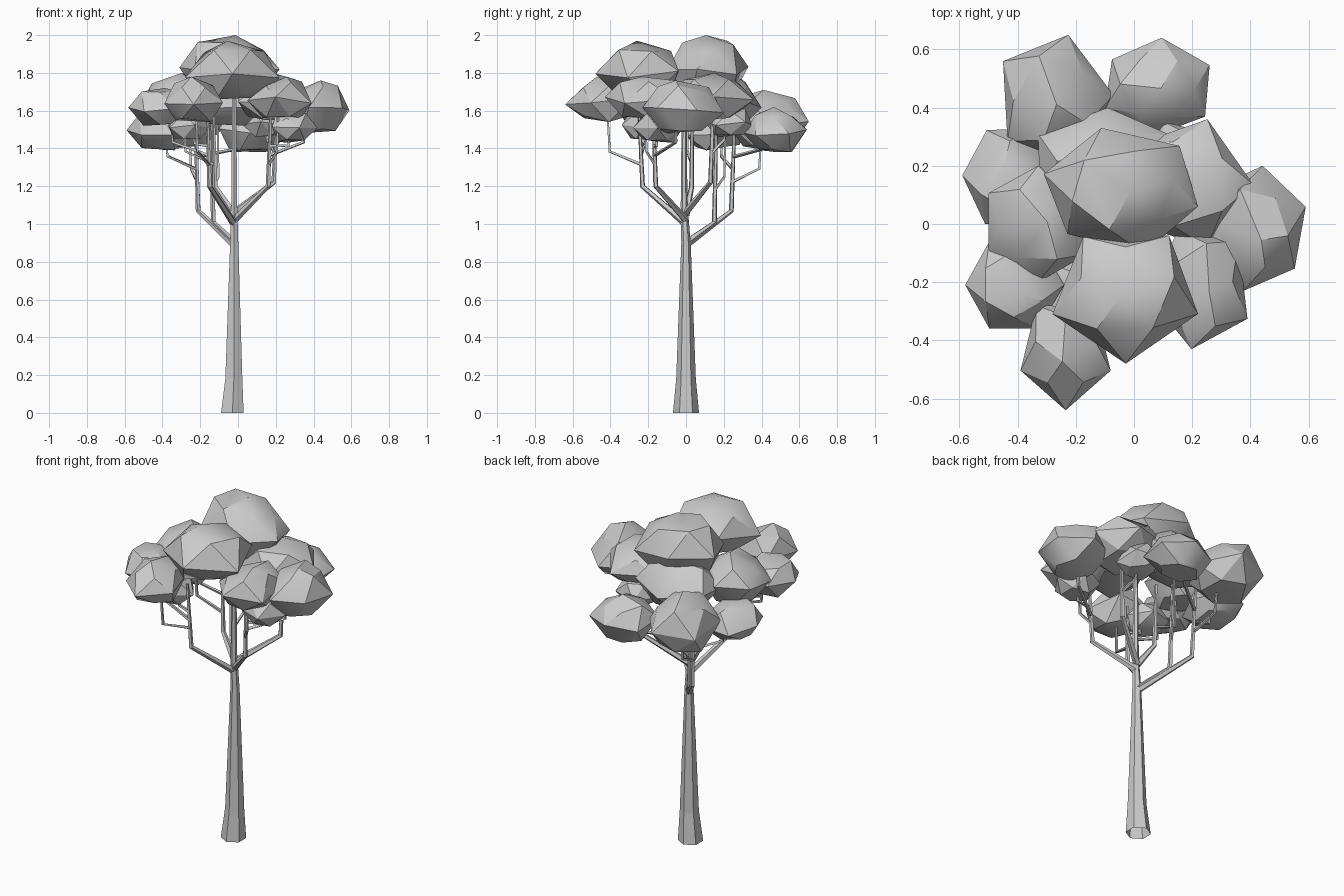
import bpy
import bmesh
import math
import random
from mathutils import Vector

cube = bpy.data.objects.get("Cube")
if cube:
    bpy.data.objects.remove(cube, do_unlink=True)

# One plain colour for the whole tree
grey = bpy.data.materials.new("pale_grey")
grey.use_nodes = True
colour = (0.6, 0.6, 0.6, 1)
grey.diffuse_color = colour
shader = next(n for n in grey.node_tree.nodes if n.type == "BSDF_PRINCIPLED")
shader.inputs["Base Color"].default_value = colour


def make_object(name, bm, smooth=False):
    """Turn a bmesh into a named grey object."""
    bmesh.ops.recalc_face_normals(bm, faces=bm.faces[:])
    mesh = bpy.data.meshes.new(name)
    bm.to_mesh(mesh)
    bm.free()
    mesh.materials.append(grey)
    obj = bpy.data.objects.new(name, mesh)
    bpy.context.collection.objects.link(obj)
    if smooth:
        bpy.ops.object.select_all(action="DESELECT")
        obj.select_set(True)
        bpy.context.view_layer.objects.active = obj
        bpy.ops.object.shade_smooth_by_angle(angle=math.radians(30))
    return obj


def add_tube(bm, path, radii, sides):
    """Sweep a polygon along a path, open at the start and closed at the tip."""
    points = [Vector(p) for p in path]
    last = len(points) - 1
    rings = []
    for i, (point, radius) in enumerate(zip(points, radii)):
        along = points[min(i + 1, last)] - points[max(i - 1, 0)]
        if i == 0 and point.z == 0:
            along = Vector((0, 0, 1))
        turn = Vector((0, 0, 1)).rotation_difference(along.normalized())
        ring = []
        for k in range(sides):
            angle = math.tau * (k + 0.5) / sides
            offset = Vector((math.cos(angle), math.sin(angle), 0)) * radius
            ring.append(bm.verts.new(point + turn @ offset))
        rings.append(ring)
    for low, high in zip(rings, rings[1:]):
        for k in range(sides):
            n = (k + 1) % sides
            bm.faces.new((low[k], low[n], high[n], high[k]))
    bm.faces.new(rings[-1])


def add_clump(name, low, high, sides, yaw, seed):
    """Faceted dome with an angular waist that fills the box low..high."""
    rng = random.Random(seed)
    bm = bmesh.new()
    # Underside, waist and shoulder rings: height, radius, half-step twist
    for height, radius, twist in ((.08, .6, .5), (.45, 1, 0), (.84, .66, .5)):
        for k in range(sides):
            angle = math.radians(yaw) + math.tau * (k + twist) / sides
            reach = radius * rng.uniform(.95, 1.04)
            bm.verts.new((reach * math.cos(angle), reach * math.sin(angle),
                          height + rng.uniform(-.08, .08)))
    bm.verts.new((rng.uniform(-.2, .2), rng.uniform(-.2, .2), 1))
    hull = bmesh.ops.convex_hull(bm, input=bm.verts[:])
    bmesh.ops.delete(bm, geom=[g for g in hull["geom_interior"]
                               if isinstance(g, bmesh.types.BMVert)], context="VERTS")
    for axis in range(3):
        values = [v.co[axis] for v in bm.verts]
        start, span = min(values), max(values) - min(values)
        for v in bm.verts:
            part = (v.co[axis] - start) / span
            v.co[axis] = low[axis] + part * (high[axis] - low[axis])
    bmesh.ops.dissolve_limit(bm, angle_limit=math.radians(9),
                             verts=bm.verts[:], edges=bm.edges[:])
    return make_object(name, bm, smooth=True)


# Foliage clumps: lower corner, upper corner, waist sides, yaw in degrees
clumps = {
    "crown_top": ((-.31, -.1, 1.66), (.22, .33, 2), 6, -15),
    "crown_front": ((-.28, -.48, 1.66), (.22, -.04, 1.97), 5, -90),
    "low_front": ((-.39, -.64, 1.54), (-.08, -.28, 1.78), 5, -90),
    "side_right_front": ((-.58, -.36, 1.52), (-.24, -.06, 1.72), 6, 0),
    "side_right": ((-.5, -.2, 1.54), (-.16, .2, 1.8), 6, 30),
    "side_right_back": ((-.59, 0, 1.39), (-.26, .33, 1.6), 6, 0),
    "back_right": ((-.45, .22, 1.39), (-.07, .65, 1.71), 5, 75),
    "back_left": ((-.1, .3, 1.38), (.26, .64, 1.62), 6, 85),
    "side_left_back": ((.0, -.08, 1.55), (.41, .36, 1.8), 5, 72),
    "side_left": ((.23, -.23, 1.48), (.59, .2, 1.76), 6, 20),
    "left_front": ((.05, -.43, 1.56), (.39, -.02, 1.78), 5, -100),
    "crown_back": ((-.33, .04, 1.52), (.14, .4, 1.8), 6, 30),
    "under_left": ((.18, -.28, 1.43), (.42, -.02, 1.6), 5, 0),
    "under_right": ((-.37, -.34, 1.45), (-.14, -.1, 1.6), 5, 0),
    "under_back": ((.02, .1, 1.46), (.26, .35, 1.63), 5, 40),
}
centres = {}
for seed, (part, (low, high, sides, yaw)) in enumerate(clumps.items()):
    add_clump("foliage_" + part, low, high, sides, yaw, seed)
    centres[part] = (Vector(low) + Vector(high)) / 2

# Trunk with flared foot and thin leader
bm = bmesh.new()
add_tube(bm, [(-.03, 0, 0), (-.022, 0, .18), (-.02, 0, .9), (-.02, -.01, 1.1), (-.02, -.01, 1.7)],
         (.069, .052, .025, .018, .012), 6)
make_object("trunk", bm)

# Limbs: start height, elbow, and the clumps each one carries
limbs = {
    "back_right": (.89, (-.21, .24, 1.07), ("back_right", "side_right_back", "back_left")),
    "front_right": (1, (-.15, -.23, 1.2), ("low_front", "side_right_front", "under_right")),
    "back_left": (1.06, (.19, .13, 1.22), ("side_left_back", "under_back")),
    "front_left": (1.02, (.16, -.16, 1.2), ("left_front", "side_left", "under_left")),
    "side_right": (1.05, (-.12, .03, 1.2), ("side_right",)),
    "inner_back": (.9, (-.13, .15, 1.01), ("crown_back",)),
}
for part, (height, elbow, carried) in limbs.items():
    bm = bmesh.new()
    elbow = Vector(elbow)
    tip = Vector((elbow.x * 1.08, elbow.y * 1.08, 1.58))
    add_tube(bm, [(-.02, 0, height), elbow, tip], (.02, .014, .008), 5)
    # Twigs leave the upright, bend, then rise into their clump
    for i, name in enumerate(carried):
        target = centres[name]
        root = elbow.lerp(tip, .3 + .13 * i)
        bend = root.lerp(target, .75)
        bend.z = min(root.z + .07, target.z - .1)
        top = Vector((bend.x * 1.04, bend.y * 1.04, target.z))
        add_tube(bm, [root, bend, top], (.01, .009, .006), 4)
    make_object("limb_" + part, bm)
